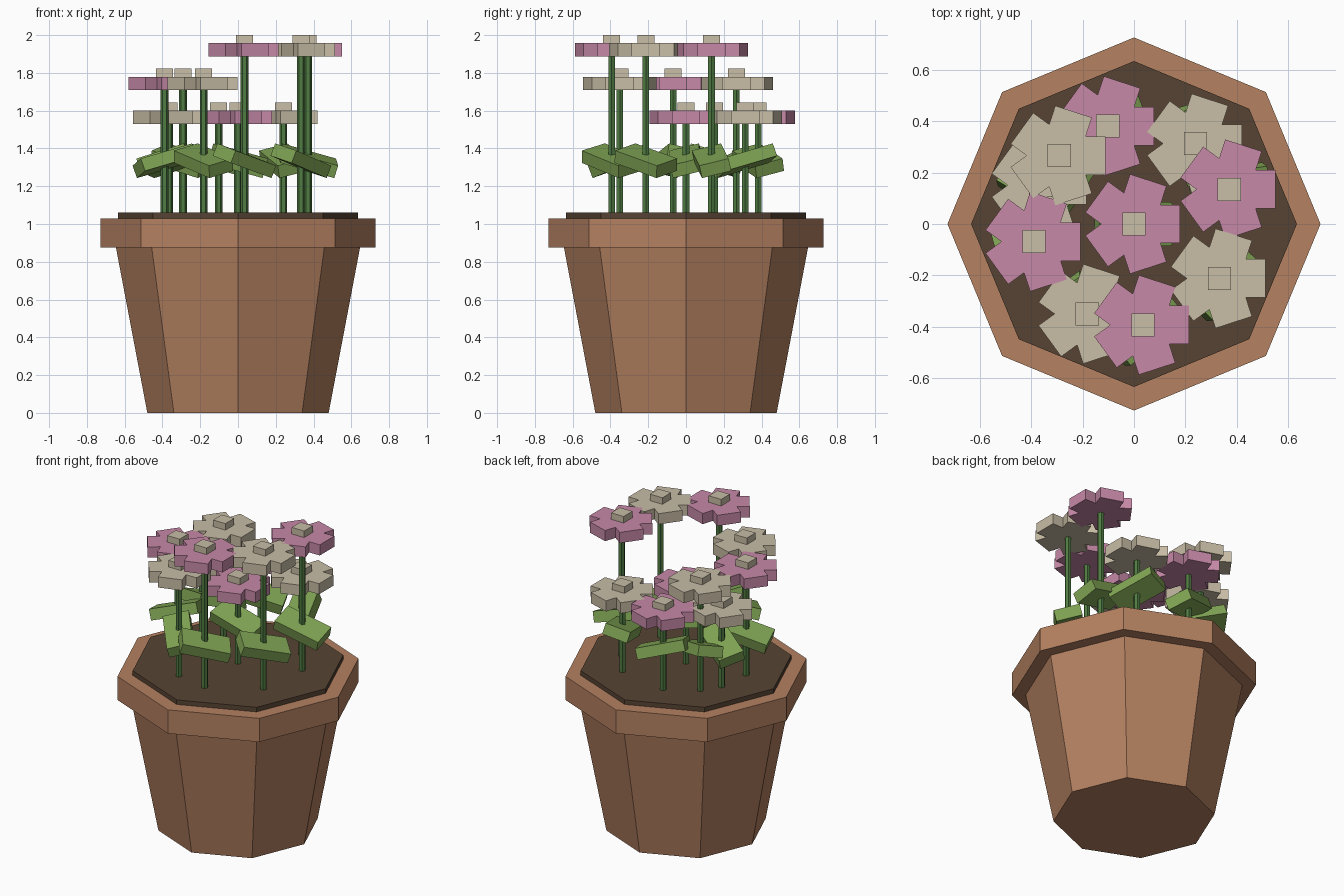
import bpy, bmesh, math
from mathutils import Matrix, Euler, Vector

if "Cube" in bpy.data.objects:
    bpy.data.objects.remove(bpy.data.objects["Cube"])


def material(name, rgb):
    m = bpy.data.materials.new(name)
    m.diffuse_color = (*rgb, 1)
    m.use_nodes = True
    m.node_tree.nodes["Principled BSDF"].inputs["Base Color"].default_value = m.diffuse_color
    return m


TERRACOTTA = material("terracotta", (0.46, 0.22, 0.12))
SOIL = material("soil", (0.095, 0.057, 0.034))
STEM = material("stem green", (0.08, 0.20, 0.055))
LEAF = material("leaf green", (0.22, 0.38, 0.09))
PINK = material("petal pink", (0.57, 0.25, 0.39))
CREAM = material("petal cream", (0.58, 0.51, 0.38))


def finish(name, bm, mat):
    bmesh.ops.recalc_face_normals(bm, faces=bm.faces)
    mesh = bpy.data.meshes.new(name)
    bm.to_mesh(mesh)
    bm.free()
    mesh.materials.append(mat)
    ob = bpy.data.objects.new(name, mesh)
    bpy.context.collection.objects.link(ob)
    return ob


def loft(name, rings, mat):
    """Closed solid through equal-length rings of points."""
    bm = bmesh.new()
    loops = [[bm.verts.new(p) for p in ring] for ring in rings]
    n = len(loops[0])
    for a, b in zip(loops, loops[1:]):
        for k in range(n):
            bm.faces.new((a[k], a[(k + 1) % n], b[(k + 1) % n], b[k]))
    bm.faces.new(loops[0])
    bm.faces.new(loops[-1])
    return finish(name, bm, mat)


def polygon(r, z, sides=8, x=0, y=0):
    return [(x + r * math.cos(2 * math.pi * k / sides),
             y + r * math.sin(2 * math.pi * k / sides), z) for k in range(sides)]


def box(name, size, matrix, mat):
    bm = bmesh.new()
    bmesh.ops.create_cube(bm, size=1, matrix=matrix @ Matrix.Diagonal((*size, 1)))
    return finish(name, bm, mat)


def blossom_outline(x, y, z, reach=0.18, half=0.075):
    """Five square-ended petals with notches between them."""
    notch = half / math.sin(math.pi / 5)
    pts = []
    for k in range(5):
        a = 2 * math.pi * k / 5
        out = Vector((math.cos(a), math.sin(a), 0))
        side = Vector((-math.sin(a), math.cos(a), 0))
        gap = a + math.pi / 5
        c = Vector((x, y, z))
        pts += [c + out * reach - side * half, c + out * reach + side * half,
                c + Vector((math.cos(gap), math.sin(gap), 0)) * notch]
    return pts


# Eight-sided pot, rim and soil
loft("pot_body", [polygon(0.48, 0), polygon(0.647, 0.88)], TERRACOTTA)
loft("pot_rim", [polygon(0.727, 0.875), polygon(0.727, 1.03)], TERRACOTTA)
loft("soil", [polygon(0.635, 1.0), polygon(0.635, 1.06)], SOIL)

# Flowers spiral outwards by the golden angle at three heights
leaf_yaw = [0, -30, 42, -70, 200, 50, 25, -50, 8, 150]
for i, yaw in enumerate(leaf_yaw):
    r = 0.395 if i else 0
    x = r * math.cos(math.radians(137.5 * i))
    y = r * math.sin(math.radians(137.5 * i))
    z = 1.53 + 0.179 * (i % 3)
    loft(f"stem_{i}", [polygon(0.02, 1.04, 6, x, y), polygon(0.02, z + 0.02, 6, x, y)], STEM)
    loft(f"petals_{i}", [blossom_outline(x, y, z), blossom_outline(x, y, z + 0.07)],
         CREAM if i % 2 else PINK)
    box(f"flower_centre_{i}", (0.09, 0.09, 0.06),
        Matrix.Translation((x, y, z + 0.083)), CREAM)
    tilt = Euler((0.25, 0.27, math.radians(yaw))).to_matrix().to_4x4()
    box(f"leaf_{i}", (0.30, 0.16, 0.07), Matrix.Translation((x, y, 1.335)) @ tilt, LEAF)
